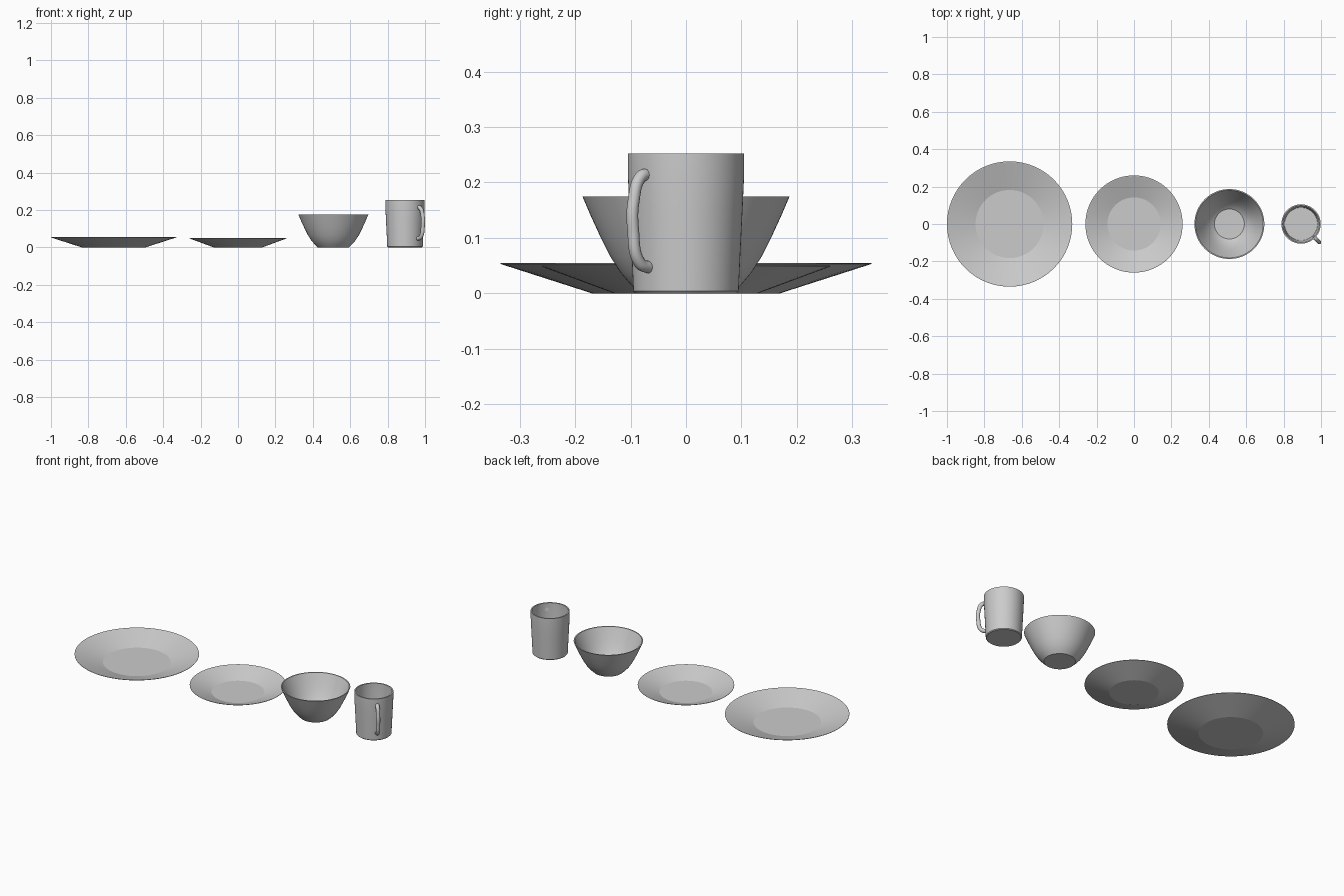
import bpy, bmesh, math

if "Cube" in bpy.data.objects:
    bpy.data.objects.remove(bpy.data.objects["Cube"])


def lathe(name, x, profile, steps=64, angle=30):
    """Spin an (r, z) profile that starts and ends on the axis."""
    bm = bmesh.new()
    verts = [bm.verts.new((r, 0, z)) for r, z in profile]
    edges = [bm.edges.new(p) for p in zip(verts, verts[1:])]
    bmesh.ops.spin(bm, geom=verts + edges, cent=(0, 0, 0), axis=(0, 0, 1),
                   angle=2 * math.pi, steps=steps, use_duplicate=False)
    bmesh.ops.remove_doubles(bm, verts=bm.verts, dist=1e-5)
    bmesh.ops.recalc_face_normals(bm, faces=bm.faces)
    me = bpy.data.meshes.new(name)
    bm.to_mesh(me)
    bm.free()
    ob = bpy.data.objects.new(name, me)
    bpy.context.collection.objects.link(ob)
    ob.location.x = x
    smooth(ob, angle)
    return ob


def smooth(ob, angle=30):
    bpy.ops.object.select_all(action='DESELECT')
    ob.select_set(True)
    bpy.context.view_layer.objects.active = ob
    bpy.ops.object.shade_smooth_by_angle(angle=math.radians(angle))


def plate(name, x, r, base, h, t=0.007):
    lathe(name, x, [(0, 0), (base, 0), (r, h - 0.002), (r, h), (r - 0.004, h),
                    (base + 0.012, t), (0, t)], angle=12)


# Plates
plate("dinner_plate", -0.665, 0.335, 0.17, 0.055)
plate("side_plate", 0, 0.26, 0.13, 0.05)

# Bowl
lathe("bowl", 0.51, [(0, 0), (0.083, 0), (0.100, 0.016), (0.118, 0.037), (0.137, 0.067),
                     (0.155, 0.103), (0.172, 0.14), (0.187, 0.175), (0.181, 0.175),
                     (0.166, 0.141), (0.149, 0.105), (0.131, 0.07), (0.112, 0.041),
                     (0.094, 0.02), (0.08, 0.009), (0, 0.007)])

# Mug body
MX = 0.893
lathe("mug_body", MX, [(0, 0), (0.091, 0), (0.095, 0.004), (0.098, 0.07), (0.102, 0.15),
                       (0.105, 0.215), (0.105, 0.252), (0.098, 0.252), (0.098, 0.215),
                       (0.095, 0.15), (0.091, 0.07), (0.088, 0.009), (0, 0.009)])

# Mug handle: a round tube pointing diagonally to the front right
cu = bpy.data.curves.new("mug_handle", 'CURVE')
cu.dimensions = '3D'
cu.bevel_depth = 0.011
cu.bevel_resolution = 4
cu.use_fill_caps = True
sp = cu.splines.new('BEZIER')
path = [(0.096, 0.214), (0.114, 0.211), (0.134, 0.165), (0.135, 0.115), (0.118, 0.055), (0.092, 0.046)]
sp.bezier_points.add(len(path) - 1)
d = math.sqrt(0.5)
for p, (r, z) in zip(sp.bezier_points, path):
    p.co = (r * d, -r * d, z)
    p.handle_left_type = p.handle_right_type = 'AUTO'
tmp = bpy.data.objects.new("handle_path", cu)
bpy.context.collection.objects.link(tmp)
me = bpy.data.meshes.new_from_object(tmp.evaluated_get(bpy.context.evaluated_depsgraph_get()))
bpy.data.objects.remove(tmp)
handle = bpy.data.objects.new("mug_handle", me)
bpy.context.collection.objects.link(handle)
handle.location.x = MX
smooth(handle, 40)
